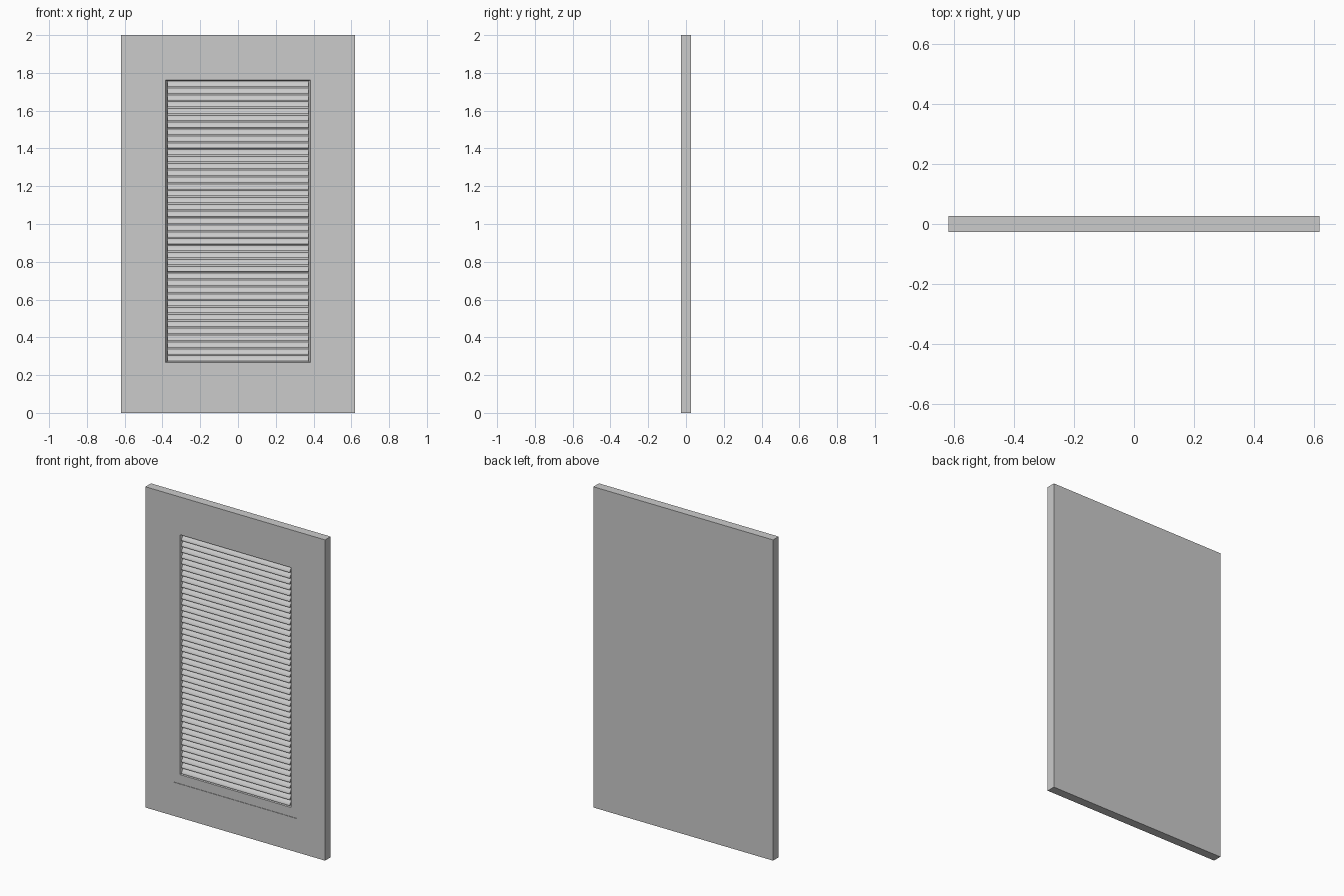
import bpy, bmesh, math

if "Cube" in bpy.data.objects:
    bpy.data.objects.remove(bpy.data.objects["Cube"])

HALF_D = 0.0275          # half thickness of the slab
Z_LOW, Z_MID, Z_HIGH = 0.27, 1.035, 1.76


def finish(bm, name):
    bmesh.ops.recalc_face_normals(bm, faces=bm.faces)
    me = bpy.data.meshes.new(name)
    bm.to_mesh(me)
    bm.free()
    ob = bpy.data.objects.new(name, me)
    bpy.context.collection.objects.link(ob)
    return ob


def loft(bm, rings):
    """Bridge a list of equal vertex loops and cap both ends."""
    loops = [[bm.verts.new(p) for p in r] for r in rings]
    for a, b in zip(loops, loops[1:]):
        n = len(a)
        for i in range(n):
            bm.faces.new((a[i], a[(i + 1) % n], b[(i + 1) % n], b[i]))
    bm.faces.new(loops[0])
    bm.faces.new(loops[-1])


def rect(hw, z0, z1, y):
    return [(-hw, y, z0), (hw, y, z0), (hw, y, z1), (-hw, y, z1)]


# Door slab: shallow trim step, then a pocket with sloped sides
bm = bmesh.new()
loft(bm, [
    rect(0.62, 0, 2, HALF_D),
    rect(0.62, 0, 2, -HALF_D),
    rect(0.43, 0.21, 1.81, -HALF_D),
    rect(0.43, 0.21, 1.81, -HALF_D + 0.003),
    rect(0.383, Z_LOW - 0.003, Z_HIGH + 0.003, -HALF_D + 0.003),
    rect(0.372, Z_LOW + 0.004, Z_HIGH - 0.004, -0.002),
])
finish(bm, "door_panel")


# Louvre slats: tilted rounded blades, lower edge to the front
def slat_ring(x, zc, yc=-0.0105, a=0.019, b=0.006, tilt=math.radians(50), n=16):
    pts = []
    for i in range(n):
        t = 2 * math.pi * i / n
        u, v = a * math.cos(t), b * math.sin(t)
        pts.append((x, yc + u * math.cos(tilt) - v * math.sin(tilt),
                    zc + u * math.sin(tilt) + v * math.cos(tilt)))
    return pts


def slat_stack(name, z0, z1, count):
    bm = bmesh.new()
    pitch = (z1 - z0) / count
    for i in range(count):
        zc = z0 + pitch * (i + 0.5)
        loft(bm, [slat_ring(-0.374, zc), slat_ring(0.374, zc)])
    ob = finish(bm, name)
    bpy.ops.object.select_all(action='DESELECT')
    bpy.context.view_layer.objects.active = ob
    ob.select_set(True)
    bpy.ops.object.shade_smooth_by_angle(angle=math.radians(50))


slat_stack("lower_slats", Z_LOW, Z_MID, 21)
slat_stack("upper_slats", Z_MID, Z_HIGH, 20)
